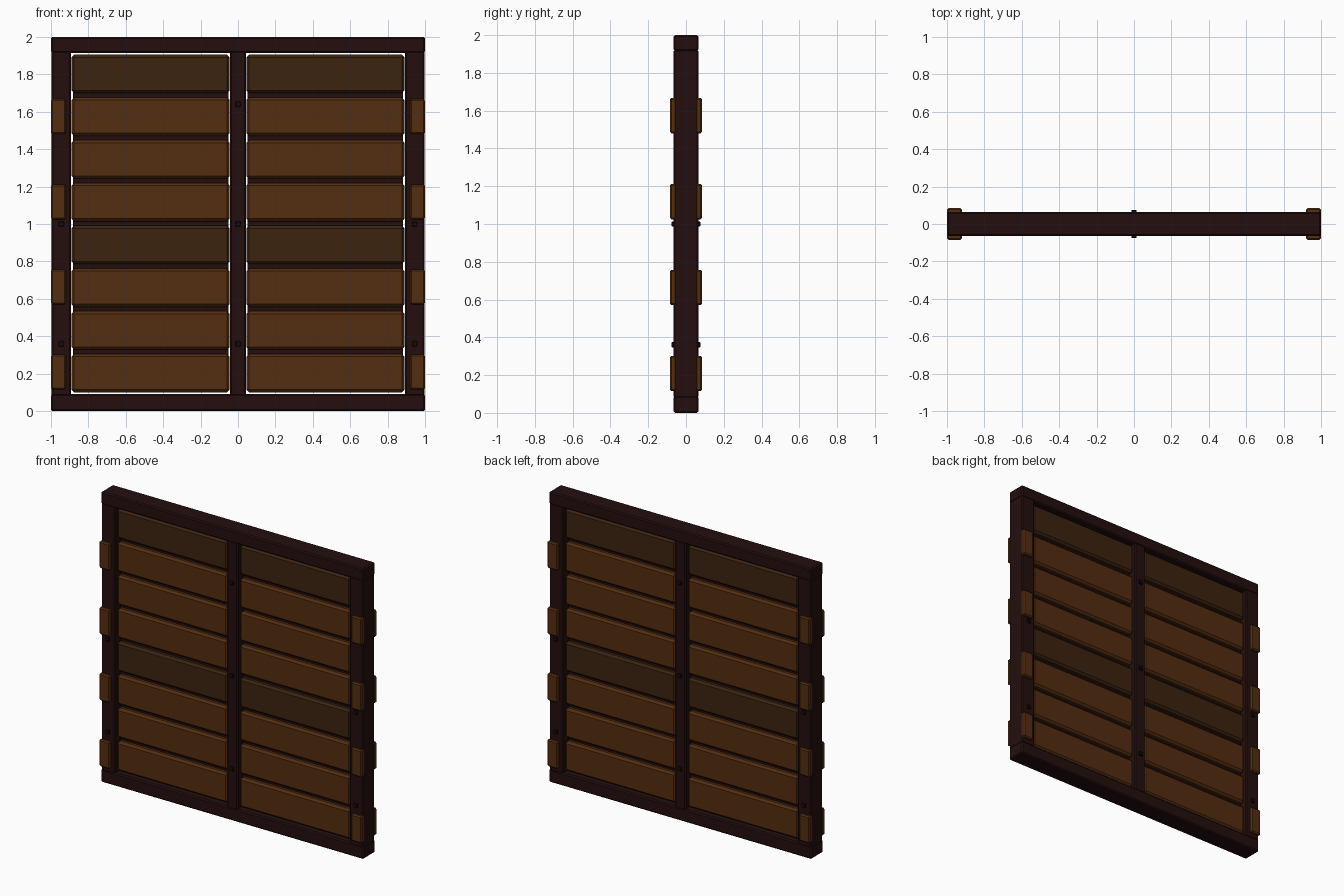
import bpy
import bmesh

cube = bpy.data.objects.get("Cube")
if cube:
    bpy.data.objects.remove(cube, do_unlink=True)


def make_material(name, rgb):
    mat = bpy.data.materials.new(name)
    mat.use_nodes = True
    color = (*rgb, 1.0)
    mat.diffuse_color = color
    bsdf = mat.node_tree.nodes["Principled BSDF"]
    bsdf.inputs["Base Color"].default_value = color
    bsdf.inputs["Roughness"].default_value = 0.8
    return mat


FRAME = make_material("dark frame wood", (0.017, 0.0045, 0.0042))
SLAT = make_material("warm slat wood", (0.088, 0.027, 0.005))
AGED = make_material("aged slat wood", (0.046, 0.017, 0.0048))
BOLT = make_material("black bolt", (0.010, 0.003, 0.003))


def box(name, x, y, z, mat, bevel=0.008):
    """Chamfered box from (min, max) ranges along each axis."""
    bm = bmesh.new()
    bmesh.ops.create_cube(bm, size=1)
    for v in bm.verts:
        for i, (lo, hi) in enumerate((x, y, z)):
            v.co[i] = lo if v.co[i] < 0 else hi
    if bevel:
        bmesh.ops.bevel(bm, geom=bm.edges[:], offset=bevel, segments=1,
                        affect='EDGES', profile=0.5)
    mesh = bpy.data.meshes.new(name)
    bm.to_mesh(mesh)
    bm.free()
    mesh.materials.append(mat)
    obj = bpy.data.objects.new(name, mesh)
    bpy.context.collection.objects.link(obj)
    return obj


def mirrored(side, lo, hi):
    return (lo, hi) if side > 0 else (-hi, -lo)


DEPTH = (-0.065, 0.065)
SIDES = (("left", 1), ("right", -1))

# Outer frame and centre post
box("top_rail", (-1, 1), DEPTH, (1.915, 2), FRAME)
box("bottom_rail", (-1, 1), DEPTH, (0, 0.09), FRAME)
box("centre_post", (-0.042, 0.042), (-0.063, 0.063), (0.08, 1.925), FRAME)
for label, s in SIDES:
    box(f"{label}_stile", mirrored(s, 0.893, 0.998), DEPTH, (0.08, 1.925), FRAME)

# Slats with recessed filler strips in the gaps
PITCH = 0.2286
for label, s in SIDES:
    for i in range(8):
        z = 0.1 + i * PITCH
        box(f"{label}_slat_{i + 1}", mirrored(s, 0.045, 0.89), (-0.05, 0.05),
            (z, z + 0.205), AGED if i % 4 == 3 else SLAT, 0.014)
        if i < 7:
            box(f"{label}_filler_{i + 1}", mirrored(s, 0.052, 0.883),
                (-0.018, 0.018), (z + 0.19, z + PITCH + 0.015), FRAME, 0)

# Brackets clasping both faces of each stile
for label, s in SIDES:
    for i in range(4):
        z = 0.115 + i * 0.455
        for face, y in (("front", (-0.085, -0.05)), ("back", (0.05, 0.085))):
            box(f"{label}_{face}_bracket_{i + 1}", mirrored(s, 0.92, 1),
                y, (z, z + 0.187), SLAT)

# Square bolt heads through the posts
for label, x in (("left", 0.945), ("centre", 0), ("right", -0.945)):
    for i, z in enumerate((0.36, 1.0, 1.64)):
        box(f"{label}_bolt_{i + 1}", (x - 0.014, x + 0.014), (-0.076, 0.076),
            (z - 0.014, z + 0.014), BOLT, 0.003)
